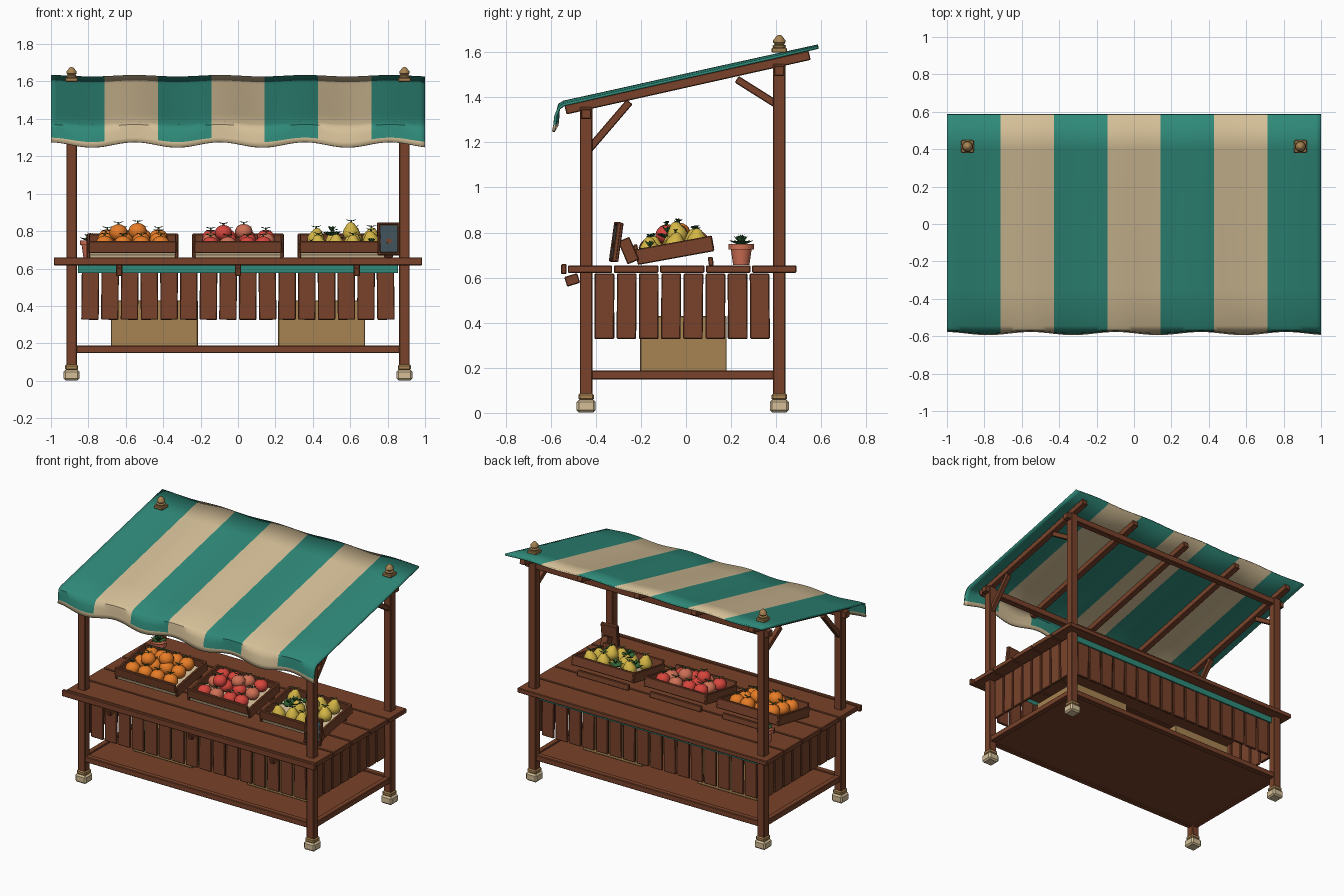
import bpy, bmesh, math, random
from mathutils import Matrix, Vector

random.seed(4)
if "Cube" in bpy.data.objects:
    bpy.data.objects.remove(bpy.data.objects["Cube"])


def material(name, r, g, b):
    m = bpy.data.materials.new(name)
    m.use_nodes = True
    m.diffuse_color = (r, g, b, 1)
    m.node_tree.nodes["Principled BSDF"].inputs["Base Color"].default_value = (r, g, b, 1)
    return m


WOOD = material("brown wood", 0.19, 0.055, 0.023)
TEAL = material("teal cloth", 0.028, 0.25, 0.19)
CREAM = material("cream", 0.66, 0.52, 0.31)
TAN = material("tan wood", 0.39, 0.23, 0.085)
ORANGE = material("orange", 0.83, 0.21, 0.02)
RED = material("red", 0.68, 0.06, 0.045)
CLAY = material("terracotta", 0.62, 0.16, 0.09)
YELLOW = material("yellow", 0.66, 0.47, 0.06)
LEAF = material("leaf green", 0.03, 0.13, 0.035)
SLATE = material("slate", 0.05, 0.085, 0.1)


def finish(name, bm, mats, smooth=False):
    me = bpy.data.meshes.new(name)
    bmesh.ops.recalc_face_normals(bm, faces=bm.faces)
    for f in bm.faces:
        f.smooth = smooth
    bm.to_mesh(me)
    bm.free()
    if smooth:
        me.set_sharp_from_angle(angle=math.radians(40))
    for m in mats:
        me.materials.append(m)
    ob = bpy.data.objects.new(name, me)
    bpy.context.scene.collection.objects.link(ob)
    return ob


def place(loc, rot=(0, 0, 0)):
    turn = Matrix.Rotation(rot[2], 4, "Z") @ Matrix.Rotation(rot[1], 4, "Y") @ Matrix.Rotation(rot[0], 4, "X")
    return Matrix.Translation(loc) @ turn


def box(name, loc, size, mat=WOOD, rot=(0, 0, 0), bevel=0.004, frame=None):
    bm = bmesh.new()
    bmesh.ops.create_cube(bm, size=1)
    bmesh.ops.scale(bm, vec=size, verts=bm.verts)
    if bevel:
        bmesh.ops.bevel(bm, geom=bm.edges[:], offset=bevel, segments=1, affect="EDGES")
    ob = finish(name, bm, [mat])
    ob.matrix_world = (frame or Matrix()) @ place(loc, rot)
    return ob


def lathe(name, profile, loc, mat, rot=(0, 0, 0), segs=16):
    """Revolve (radius, height) points about z."""
    bm = bmesh.new()
    rings = [[bm.verts.new((r * math.cos(k * math.tau / segs), r * math.sin(k * math.tau / segs), z))
              for k in range(segs)] for r, z in profile]
    for a, b in zip(rings, rings[1:]):
        for k in range(segs):
            n = (k + 1) % segs
            bm.faces.new((a[k], a[n], b[n], b[k]))
    bm.faces.new(rings[0])
    bm.faces.new(rings[-1])
    ob = finish(name, bm, [mat], True)
    ob.matrix_world = place(loc, rot)
    return ob


def leaves(name, loc, count, length, lift):
    """Ring of folded pointed leaves."""
    bm = bmesh.new()
    for k in range(count):
        m = Matrix.Rotation(k * math.tau / count + random.random() * 0.5, 4, "Z") @ Matrix.Rotation(-lift, 4, "Y")
        pts = [(0, 0, 0), (0.5, 0.28, 0.08), (1, 0, 0), (0.5, -0.28, 0.08), (0.5, 0, -0.06)]
        v = [bm.verts.new(m @ (Vector(p) * length)) for p in pts]
        for tri in ((0, 1, 4), (1, 2, 4), (2, 3, 4), (3, 0, 4), (0, 3, 1), (1, 3, 2)):
            bm.faces.new([v[i] for i in tri])
    finish(name, bm, [LEAF]).matrix_world = place(loc)


def round_profile(r, squash=0.92):
    n = 9
    return [(max(r * math.sin(math.pi * k / n), 0.002), -r * squash * math.cos(math.pi * k / n)) for k in range(n + 1)]


PEAR = [(0.004, -0.045), (0.028, -0.042), (0.043, -0.025), (0.046, -0.006), (0.04, 0.013),
        (0.028, 0.03), (0.02, 0.043), (0.011, 0.05), (0.002, 0.052)]
POST_X, FRONT, BACK = 0.89, -0.443, 0.414
PITCH = math.atan(0.2234)


def roof_z(y):
    return 1.5 + 0.2234 * y


# Posts, stone feet, finials and braces
for side, sx in (("left", POST_X), ("right", -POST_X)):
    for end, y in (("front", FRONT), ("back", BACK)):
        top = roof_z(y) - 0.045
        box(f"{end}_{side}_post", (sx, y, (0.08 + top) / 2), (0.056, 0.056, top - 0.08))
        box(f"{end}_{side}_foot", (sx, y, 0.03), (0.084, 0.084, 0.056), CREAM, bevel=0.01)
        box(f"{end}_{side}_foot_collar", (sx, y, 0.071), (0.07, 0.07, 0.03), TAN, bevel=0.007)
    box(f"{side}_finial_base", (sx, BACK, 1.609), (0.068, 0.068, 0.022), TAN)
    lathe(f"{side}_finial", [(0.026, 0), (0.03, 0.012), (0.02, 0.018), (0.027, 0.026), (0.027, 0.036),
                             (0.016, 0.05), (0.01, 0.058), (0.002, 0.06)], (sx, BACK, 1.617), TAN)
    for end, a, b in (("front", (-0.43, 1.17), (-0.25, 1.38)), ("back", (0.4, 1.37), (0.225, 1.48))):
        dy, dz = b[0] - a[0], b[1] - a[1]
        box(f"{end}_{side}_brace", (sx, (a[0] + b[0]) / 2, (a[1] + b[1]) / 2),
            (0.032, math.hypot(dy, dz), 0.034), rot=(math.atan2(dz, dy), 0, 0))
    # Lower side rail and hanging side boards
    box(f"{side}_low_rail", (sx, -0.015, 0.168), (0.04, 0.82, 0.04))
    for i in range(8):
        box(f"{side}_side_board", (sx * 0.985, -0.362 + i * 0.0985, 0.473), (0.018, 0.087, 0.29),
            rot=(random.uniform(-0.012, 0.012), 0, 0))

# Rails, boards, cloth strip and beams along the front and back
for end, y, inward in (("front", FRONT, 1), ("back", BACK, -1)):
    box(f"{end}_low_rail", (0, y, 0.168), (1.76, 0.04, 0.04))
    for i in range(16):
        box(f"{end}_board", (-0.79 + i * 0.1053, y + inward * 0.012, 0.455), (0.093, 0.018, 0.258),
            rot=(0, random.uniform(-0.015, 0.015), 0))
    box(f"{end}_cloth_strip", (0, y, 0.597), (1.71, 0.012, 0.042), TEAL, bevel=0)
    box(f"{end}_roof_beam", (0, y, roof_z(y) - 0.075), (1.9, 0.045, 0.045))
box("low_shelf", (0, -0.015, 0.168), (1.76, 0.84, 0.022), bevel=0)
for x in (-0.447, 0.447):
    box("storage_crate", (x, -0.012, 0.305), (0.465, 0.385, 0.25), TAN)

# Counter
for i in range(5):
    box("counter_plank", (0, -0.426 + i * 0.2045, 0.638), (1.94, 0.197, 0.033))
box("counter_front_trim", (0, -0.542, 0.638), (1.97, 0.025, 0.043))
for x in (-0.635, 0, 0.635):
    box("counter_hook", (x, -0.505, 0.59), (0.034, 0.06, 0.045), rot=(0.3, 0, 0))

# Rafters
for i in range(5):
    box("rafter", (-POST_X + i * POST_X / 2, 0.007, roof_z(0.007) - 0.036), (0.042, 1.11, 0.042), rot=(PITCH, 0, 0))

# Striped awning with a wavy hanging edge
ROWS = [(0.585, roof_z(0.585))] + [(y, roof_z(y)) for y in (0.4, 0.15, -0.1, -0.35, -0.545)]
ROWS += [(-0.568, 1.362), (-0.578, 1.33), (-0.582, 1.288), (-0.586, 1.262)]
COLS = 70
bm = bmesh.new()
grid = []
for j, (y, z) in enumerate(ROWS):
    amp = (0.004, 0.005, 0.006, 0.006, 0.006, 0.007, 0.008, 0.01, 0.012, 0.014)[j]
    ring = []
    for i in range(COLS + 1):
        x = -1 + 2 * i / COLS
        w = -amp * math.cos(math.tau * (x - 0.13) / 0.455)
        flare = w * 0.6 if j > 6 else 0
        ring.append(bm.verts.new((x, y + flare, z + w)))
    grid.append(ring)
for j in range(len(ROWS) - 1):
    for i in range(COLS):
        f = bm.faces.new((grid[j][i], grid[j + 1][i], grid[j + 1][i + 1], grid[j][i + 1]))
        trim = j == len(ROWS) - 2
        f.material_index = 1 if trim or (i // (COLS // 7)) % 2 else 0
awning = finish("awning", bm, [TEAL, CREAM], True)
thick = awning.modifiers.new("thickness", "SOLIDIFY")
thick.thickness = 0.012
thick.offset = -1


# Tilted display trays and their produce
def tray(label, cx):
    fr = place((cx, -0.045, 0.692), (0.18, 0, 0))
    box(f"{label}_tray_floor", (0, 0, 0.004), (0.46, 0.33, 0.014), CREAM, bevel=0, frame=fr)
    for s in (-1, 1):
        box(f"{label}_tray_side", (s * 0.236, 0, 0.03), (0.018, 0.345, 0.07), frame=fr)
    box(f"{label}_tray_front", (0, -0.168, 0.054), (0.47, 0.018, 0.066), frame=fr)
    box(f"{label}_tray_back", (0, 0.165, 0.032), (0.47, 0.018, 0.066), frame=fr)
    box(f"{label}_tray_prop", (cx, 0.11, 0.672), (0.4, 0.022, 0.04), rot=(0.15, 0, 0))
    spots = [(-0.142 + 0.095 * i, -0.1 + 0.1 * j, 0.057) for j in range(3) for i in range(4)]
    spots += [(-0.07, -0.02, 0.105), (0.035, 0.03, 0.102)]
    return [fr @ Vector((x + random.uniform(-0.008, 0.008), y + random.uniform(-0.01, 0.01), z)) for x, y, z in spots]


def stem(p, top):
    lathe("fruit_stem", [(0.005, 0), (0.004, 0.016)], p + Vector((0, 0, top - 0.004)), LEAF, segs=6)
    leaves("fruit_leaf", p + Vector((0, 0, top + 0.006)), 2, 0.032, 0.3)


for p in tray("orange", -0.564):
    lathe("orange_fruit", round_profile(0.049), p, ORANGE)
    stem(p, 0.045)
for k, p in enumerate(tray("red", 0)):
    lathe("red_fruit", round_profile(0.047, 0.88), p, CLAY if k % 3 == 1 else RED)
    stem(p, 0.041)
for k, p in enumerate(tray("yellow", 0.564)):
    if k in (3, 4, 9, 12):
        leaves("leafy_bunch", p - Vector((0, 0, 0.02)), 7, 0.06, 0.45)
        leaves("leafy_bunch_top", p + Vector((0, 0, 0.005)), 5, 0.04, 0.9)
    else:
        lathe("yellow_fruit", PEAR, p, YELLOW, (random.uniform(-0.25, 0.25), random.uniform(-0.25, 0.25), 0))
        stem(p, 0.05)

# Potted plant
POT = Vector((-0.79, 0.245, 0.655))
lathe("plant_pot", [(0.036, 0), (0.046, 0.07), (0.056, 0.07), (0.056, 0.095), (0.046, 0.095), (0.042, 0.08)], POT, CLAY)
for n, length, lift, up in ((8, 0.06, 0.35, 0.09), (6, 0.05, 0.8, 0.095), (4, 0.04, 1.2, 0.1)):
    leaves("plant_leaves", POT + Vector((0, 0, up)), n, length, lift)

# Leaning slate sign with frame, prop and round painted mark
SIGN = place((0.805, -0.305, 0.757), (-0.14, 0, 0.12))
box("sign_back", (0, 0, 0), (0.118, 0.02, 0.175), frame=SIGN)
box("sign_slate", (0, -0.011, 0), (0.092, 0.006, 0.145), SLATE, bevel=0, frame=SIGN)
lathe("sign_mark", [(0.014, 0), (0.014, 0.004)], (0, 0, 0), WOOD).matrix_world = SIGN @ place((0, -0.013, -0.012), (math.pi / 2, 0, 0))
for s in (-1, 1):
    box("sign_frame_side", (s * 0.054, -0.009, 0), (0.014, 0.02, 0.178), frame=SIGN)
    box("sign_frame_rail", (0, -0.009, s * 0.081), (0.118, 0.02, 0.014), frame=SIGN)
box("sign_prop", (0.805, -0.255, 0.72), (0.05, 0.055, 0.11), rot=(0.4, 0, 0))
